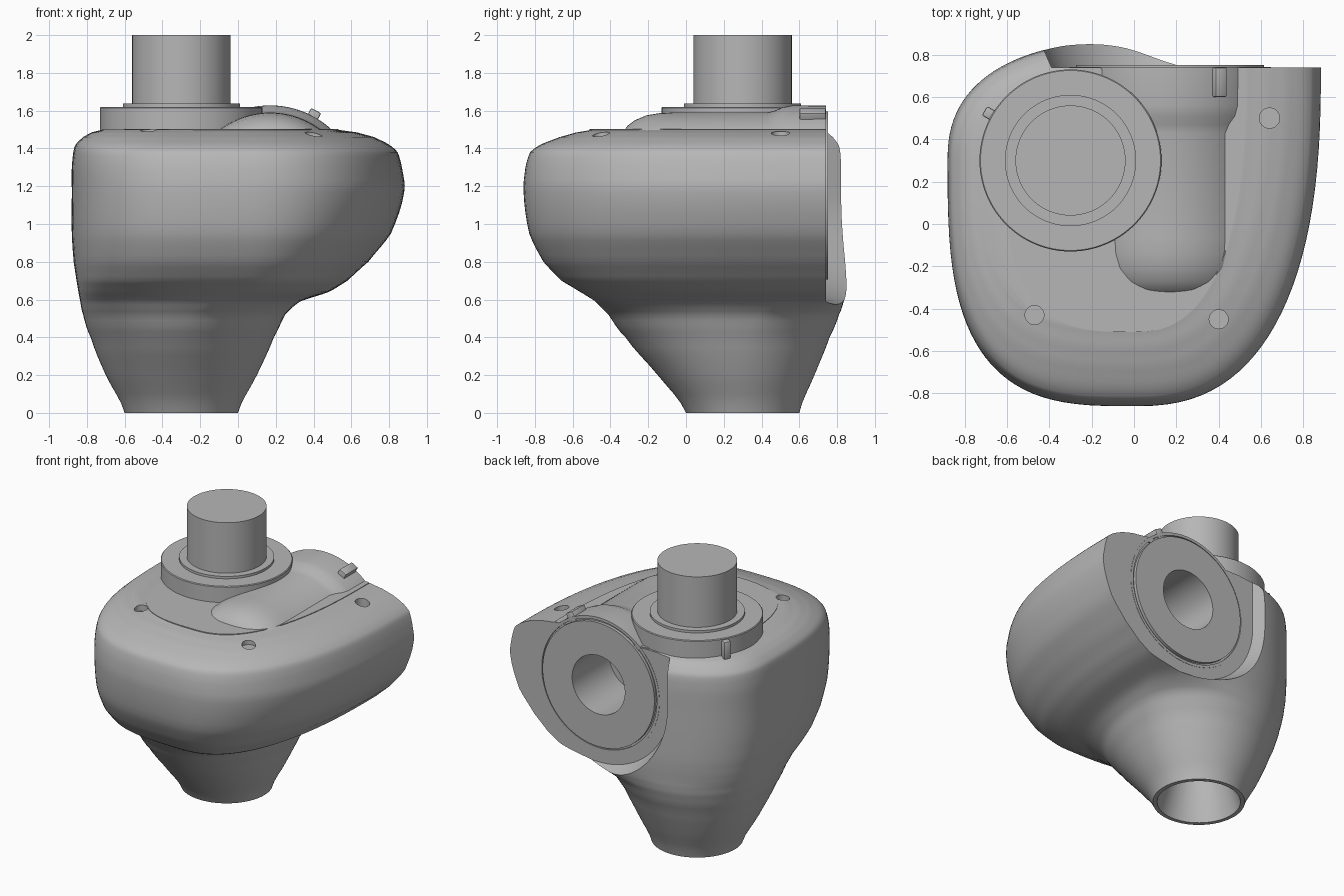
import bpy, bmesh
from math import sin, cos, pi, radians
from mathutils import Matrix, Vector

if "Cube" in bpy.data.objects:
    bpy.data.objects.remove(bpy.data.objects["Cube"], do_unlink=True)

grey = bpy.data.materials.new("housing grey")
grey.use_nodes = True
grey.diffuse_color = (0.47, 0.47, 0.47, 1)
grey.node_tree.nodes["Principled BSDF"].inputs["Base Color"].default_value = grey.diffuse_color

AXIS = Vector((-0.3, 0.3, 0))       # upright joint
HUB = Vector((0.17, 0, 1.15))       # rear joint, axis along y
BACK = 0.74                         # rear face


def make(name, bm, mat=grey):
    bmesh.ops.recalc_face_normals(bm, faces=bm.faces)
    mesh = bpy.data.meshes.new(name)
    bm.to_mesh(mesh)
    bm.free()
    ob = bpy.data.objects.new(name, mesh)
    bpy.context.collection.objects.link(ob)
    mesh.materials.append(mat)
    return ob


def loft(name, rings):
    """Skin a stack of closed rings and cap both ends."""
    bm = bmesh.new()
    rows = [[bm.verts.new(p) for p in ring] for ring in rings]
    n = len(rows[0])
    for a, b in zip(rows, rows[1:]):
        for i in range(n):
            j = (i + 1) % n
            bm.faces.new((a[i], a[j], b[j], b[i]))
    bm.faces.new(rows[0])
    bm.faces.new(rows[-1])
    return make(name, bm)


def lathe(name, profile, origin, along_y=False, n=96):
    """Turn a (radius, height) profile whose ends are capped flat."""
    rings = []
    for r, h in profile:
        ring = []
        for i in range(n):
            c, s = r * cos(2 * pi * i / n), r * sin(2 * pi * i / n)
            ring.append(origin + Vector((c, h, s) if along_y else (c, s, h)))
        rings.append(ring)
    return loft(name, rings)


def block(name, size, matrix):
    bm = bmesh.new()
    bmesh.ops.create_cube(bm, size=1, matrix=matrix @ Matrix.Diagonal((*size, 1)))
    bmesh.ops.bevel(bm, geom=bm.edges[:], offset=0.008, segments=2, affect='EDGES', profile=0.5)
    return make(name, bm)


def cut(ob, cutter):
    mod = ob.modifiers.new("cut", 'BOOLEAN')
    mod.operation, mod.solver, mod.object = 'DIFFERENCE', 'EXACT', cutter
    bpy.context.view_layer.objects.active = ob
    bpy.ops.object.modifier_apply(modifier=mod.name)


def outline(z, left, right, front, back, s, n=28):
    """Closed plan outline; s blends from a round cone to the full housing."""
    xm = AXIS.x * (1 - s)
    yl = AXIS.y
    yr = min(yl + (BACK - yl) * s, back - 0.01)
    quads = [(yr, right, back, 2 + 6 * s ** 3), (yl, left, back, 2 + 0.4 * s),
             (yl, left, front, 2 + 1.1 * s), (yr, right, front, 2 + 0.5 * s)]
    pts = []
    for q, (yc, xe, ye, e) in enumerate(quads):
        for i in range(n):
            t = (q + i / n) * pi / 2
            u, v = abs(cos(t)) ** (2 / e), abs(sin(t)) ** (2 / e)
            pts.append(Vector((xm + (xe - xm) * u, yc + (ye - yc) * v, z)))
    return pts


def smooth_rows(rows, k=4):
    """Catmull-Rom interpolation of the section table."""
    out = []
    for i in range(len(rows) - 1):
        a, b, c, d = (rows[max(0, min(len(rows) - 1, i + o))] for o in (-1, 0, 1, 2))
        for t in (j / k for j in range(k)):
            row = [q + t * (r - p + t * (2 * p - 5 * q + 4 * r - w + t * (3 * (q - r) + w - p))) / 2
                   if m else q + t * (r - q)
                   for m, (p, q, r, w) in enumerate(zip(a, b, c, d))]
            row[-1] = max(0, min(1, row[-1]))
            out.append(row)
    return out + [rows[-1]]


# Housing sections: height, left, right, front, back, blend
sections = [
    (0, -.6, 0, 0, .6, 0),
    (.2, -.7, .1, -.15, .68, 0),
    (.4, -.78, .19, -.32, .76, .05),
    (.52, -.82, .25, -.41, .81, .18),
    (.59, -.835, .33, -.48, .835, .45),
    (.64, -.845, .48, -.56, .85, .8),
    (.7, -.855, .58, -.66, .86, 1),
    (.8, -.87, .69, -.755, .865, 1),
    (.95, -.88, .81, -.83, .865, 1),
    (1.17, -.88, .88, -.86, .865, 1),
    (1.3, -.88, .868, -.85, .865, 1),
    (1.38, -.872, .845, -.825, .86, 1),
    (1.42, -.86, .8, -.77, .85, 1),
    (1.46, -.82, .72, -.67, .82, 1),
    (1.485, -.775, .63, -.58, .79, 1),
    (1.5, -.72, .53, -.5, .76, 1),
]
housing = loft("housing", [outline(*r) for r in smooth_rows(sections)])

# Top lid
lid = loft("top_lid", [outline(z, -.61, .53, -.51, BACK, 1) for z in (1.47, 1.504)])

# Cutters: rear pocket, hub seat, bottom bore, screw hole and lid notches
pocket = [(HUB.x + .56 * cos(a), HUB.z + .56 * sin(a))
          for a in (pi + i * pi / 64 for i in range(33))]
pocket += [(1.6, pocket[-1][1]), (1.6, 2), (pocket[0][0], 2)]
cutters = [
    loft("pocket_cutter", [[Vector((HUB.x + (x - HUB.x) * k, y, HUB.z + (z - HUB.z) * k))
                            for x, z in pocket] for y, k in ((BACK, 1), (1, 1.2))]),
    lathe("hub_cutter", [(.46, .3), (.46, 1)], HUB, True),
    lathe("bore_cutter", [(.275, -.02), (.27, .01), (.2, .25), (.2, .7)], AXIS),
    lathe("screw_cutter", [(.048, 1.4), (.048, 1.6)], Vector((.64, .5, 0)), n=32),
]
notches = [lathe("notch_cutter", [(.045, 1.455), (.045, 1.6)], Vector((x, y, 0)), n=32)
           for x, y in ((-.47, -.43), (.4, -.45))]
for c in cutters + notches:
    cut(housing, c)
for c in notches:
    cut(lid, c)
for c in cutters + notches:
    bpy.data.objects.remove(c, do_unlink=True)

# Rear hub: rounded front dome, shoulder, grooved end face and blind hole
hub = lathe("rear_hub", [(.34, -.33), (.37, -.31), (.4, -.27), (.425, -.21), (.437, -.14), (.44, -.06),
                         (.44, .43), (.45, .47), (.468, .51), (.477, .56), (.478, .742),
                         (.458, .742), (.458, .73), (.445, .73), (.445, .752),
                         (.21, .752), (.21, .33)], HUB, True)

# Upright joint: collar, thin flange and shaft
collar = lathe("top_collar", [(.43, 1.4), (.43, 1.615), (.425, 1.62)], AXIS)
flange = lathe("shaft_flange", [(.31, 1.6), (.31, 1.637)], AXIS)
shaft = lathe("shaft", [(.26, 1.6), (.26, 2)], AXIS)

# Locating keys on the collar and hub
key = block("collar_key", (.06, .05, .13),
            Matrix.Translation((-.68, .52, 1.545)) @ Matrix.Rotation(radians(-30), 4, 'Z'))
rib = block("hub_rib", (.06, .14, .08),
            Matrix.Translation(HUB + Vector((.225, .67, .415))) @ Matrix.Rotation(radians(28), 4, 'Y'))

# Smooth shading with crisp edges
bpy.ops.object.select_all(action='DESELECT')
for ob in (housing, lid, hub, collar, flange, shaft, key, rib):
    ob.select_set(True)
bpy.context.view_layer.objects.active = housing
bpy.ops.object.shade_smooth_by_angle(angle=radians(30))
